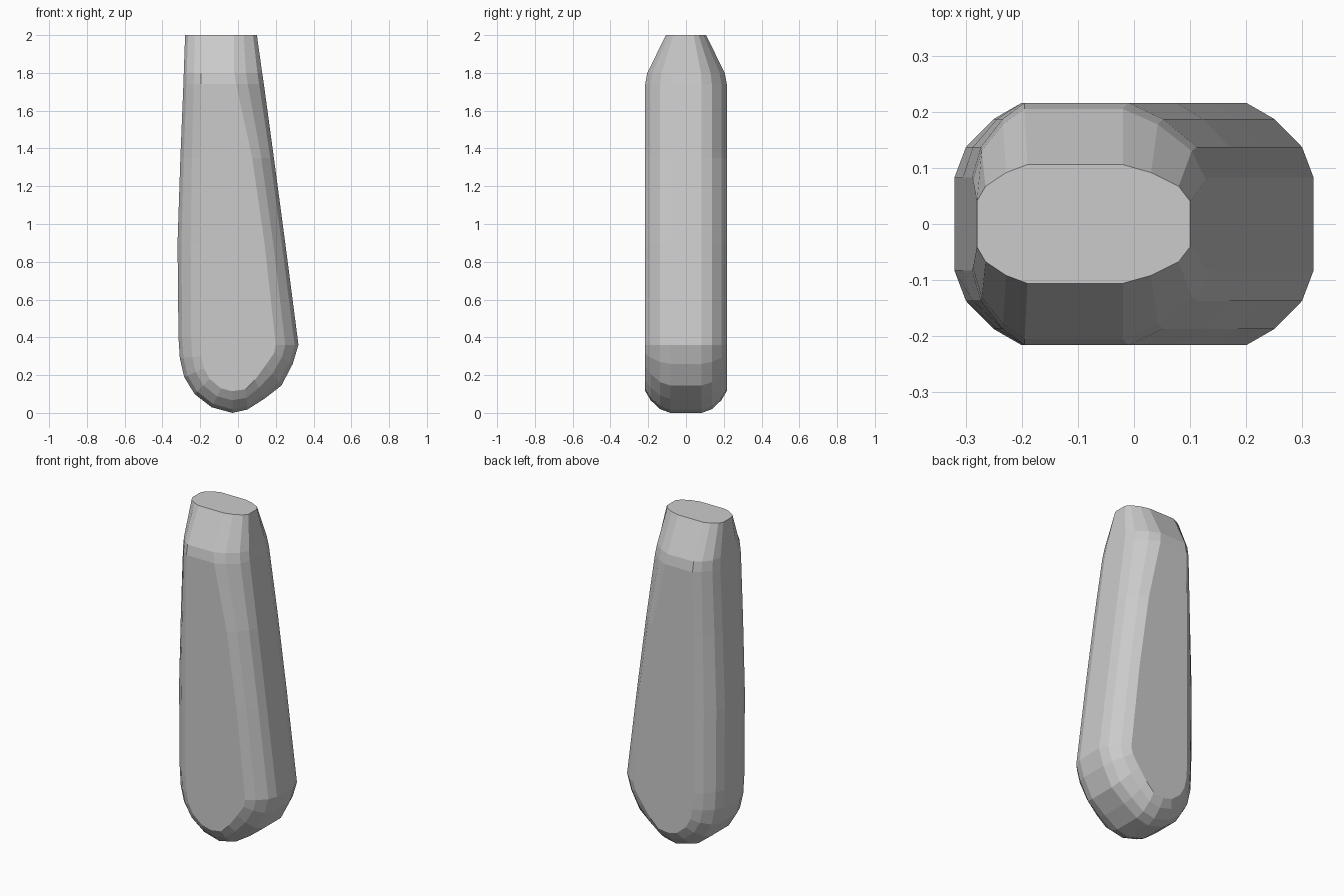
import bpy, bmesh

if "Cube" in bpy.data.objects:
    bpy.data.objects.remove(bpy.data.objects["Cube"])

# Front contour from top left, around the bottom, to top right:
# outer edge (x, z), edge of the flat face (x, z), depth scale
CONTOUR = [
    (-.28, 2.0, -.19, 2.0, .49), (-.287, 1.8, -.195, 1.8, .95), (-.289, 1.74, -.195, 1.74, 1),
    (-.305, 1.35, -.20, 1.35, 1), (-.32, .9, -.20, .9, 1), (-.315, .4, -.20, .4, 1),
    (-.308, .29, -.195, .30, 1), (-.285, .19, -.18, .235, 1), (-.23, .10, -.15, .18, 1),
    (-.14, .03, -.09, .13, 1),
    (-.03, 0, -.03, .115, 1),
    (.05, .018, .04, .125, 1), (.14, .075, .09, .175, 1), (.23, .145, .145, .25, 1),
    (.29, .26, .19, .315, 1), (.32, .36, .20, .36, 1), (.25, .9, .14, .9, 1),
    (.19, 1.35, .075, 1.35, 1), (.137, 1.74, -.01, 1.74, 1), (.128, 1.8, -.02, 1.8, .95),
    (.10, 2.0, -.02, 2.0, .49),
]
# Rounded edge: inset fraction, half depth
EDGE = [(1, .216), (.58, .187), (.17, .137), (0, .083)]
PROFILE = [(t, -y) for t, y in EDGE] + [(t, y) for t, y in reversed(EDGE)]

bm = bmesh.new()
rows = []
for ox, oz, ix, iz, s in CONTOUR:
    rows.append([bm.verts.new((ox + (ix - ox) * t, y * s, oz + (iz - oz) * t)) for t, y in PROFILE])

# Rounded band around the sides and bottom
for a, b in zip(rows, rows[1:]):
    for j in range(len(PROFILE) - 1):
        bm.faces.new((a[j], a[j + 1], b[j + 1], b[j]))

# Front and back faces, spanning the left and right contour
half = len(rows) // 2
for j in (0, -1):
    for i in range(half):
        quad = [rows[i][j], rows[i + 1][j], rows[-2 - i][j], rows[-1 - i][j]]
        bm.faces.new(list(dict.fromkeys(quad)))

# Flat top cap
bm.faces.new(rows[0] + rows[-1][::-1])

bmesh.ops.recalc_face_normals(bm, faces=bm.faces)
mesh = bpy.data.meshes.new("handle_grip")
bm.to_mesh(mesh)
bm.free()
grip = bpy.data.objects.new("handle_grip", mesh)
bpy.context.collection.objects.link(grip)
